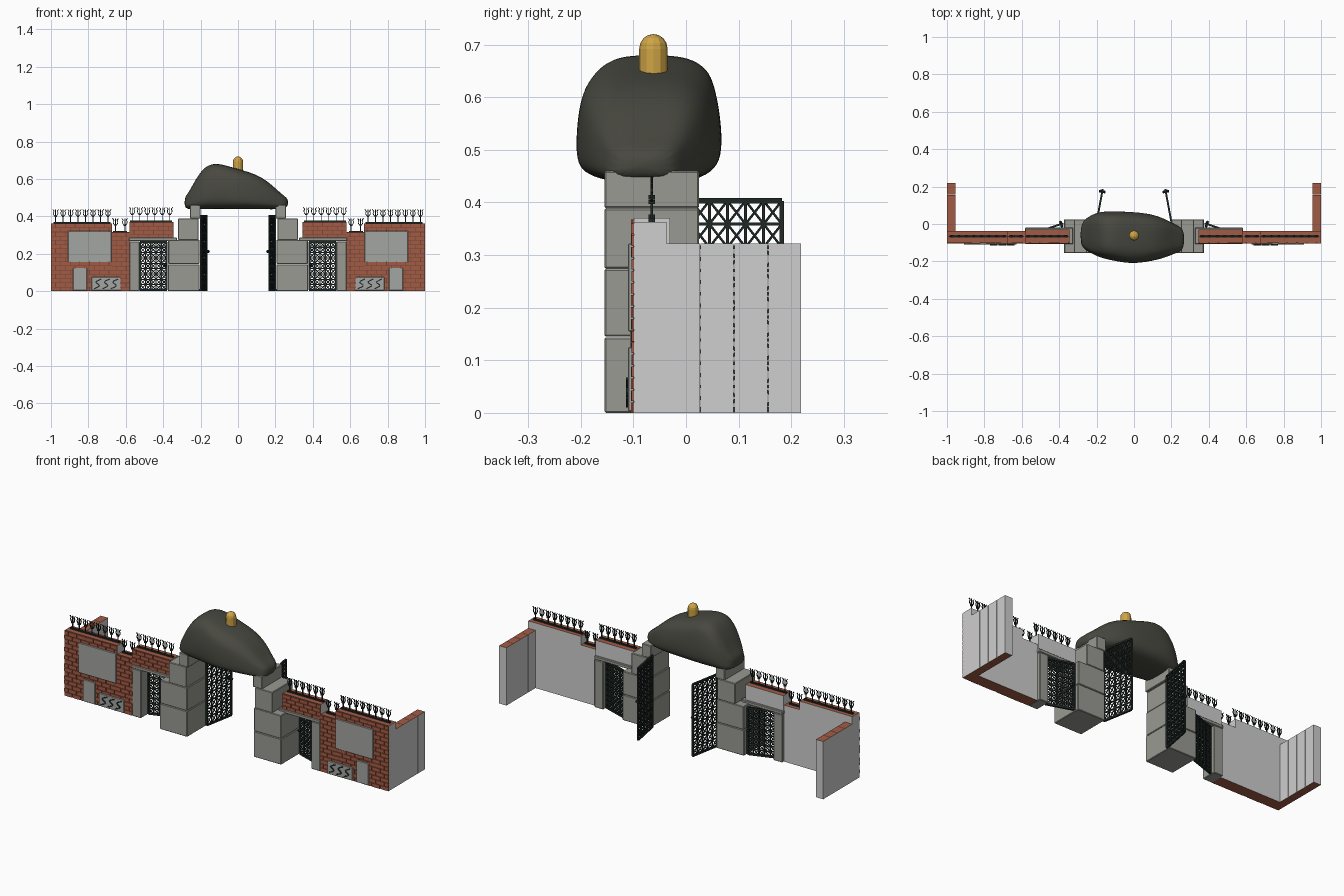
import bpy, bmesh, math, random
from mathutils import Vector, Matrix

if "Cube" in bpy.data.objects:
    bpy.data.objects.remove(bpy.data.objects["Cube"])

random.seed(4)


def mat(name, r, g, b):
    m = bpy.data.materials.new(name)
    m.diffuse_color = (r, g, b, 1)
    m.use_nodes = True
    m.node_tree.nodes["Principled BSDF"].inputs["Base Color"].default_value = m.diffuse_color
    return m


BRICK = mat("red brick", 0.36, 0.105, 0.06)
MORTAR = mat("dark brick joint", 0.17, 0.06, 0.04)
PLASTER = mat("pale plaster", 0.62, 0.62, 0.62)
STONE = mat("grey stone", 0.32, 0.32, 0.29)
PLATE = mat("plaque stone", 0.37, 0.38, 0.36)
ROCK = mat("dark rock", 0.065, 0.065, 0.052)
IRON = mat("black iron", 0.014, 0.022, 0.02)
GOLD = mat("gold", 0.62, 0.37, 0.06)


def finish(name, bm, *mats, bevel=0):
    bmesh.ops.recalc_face_normals(bm, faces=bm.faces)
    me = bpy.data.meshes.new(name)
    bm.to_mesh(me)
    bm.free()
    for m in mats:
        me.materials.append(m)
    ob = bpy.data.objects.new(name, me)
    bpy.context.collection.objects.link(ob)
    if bevel:
        b = ob.modifiers.new("bevel", "BEVEL")
        b.width, b.segments = bevel, 1
    return ob


def box(bm, s, x0, x1, y0, y1, z0, z1):
    """Axis box; s = 1 left side as given, -1 mirrors it to the right."""
    c = Vector((s * (x0 + x1) / 2, (y0 + y1) / 2, (z0 + z1) / 2))
    m = Matrix.Translation(c) @ Matrix.Diagonal((x1 - x0, y1 - y0, z1 - z0, 1))
    bmesh.ops.create_cube(bm, size=1, matrix=m)


def bar(bm, p, q, t):
    """Square bar of thickness t between two points."""
    d = q - p
    m = Matrix.Translation((p + q) / 2) @ d.to_track_quat('Z', 'Y').to_matrix().to_4x4()
    bmesh.ops.create_cube(bm, size=1, matrix=m @ Matrix.Diagonal((t, t, d.length, 1)))


def path(bm, pts, t):
    for p, q in zip(pts, pts[1:]):
        bar(bm, p, q, t)


def gate(name, a, b, h, cols, rows):
    """Lattice gate from hinge a to free edge b."""
    bm = bmesh.new()
    P = lambda u, v: Vector((a[0] + (b[0] - a[0]) * u, a[1] + (b[1] - a[1]) * u, 0.006 + (h - 0.006) * v))
    for i in range(cols + 1):
        bar(bm, P(i / cols, 0), P(i / cols, 1), 0.009 if i in (0, cols) else 0.006)
    for j in range(rows + 1):
        bar(bm, P(0, j / rows), P(1, j / rows), 0.010 if j in (0, rows) else 0.006)
    for i in range(cols):
        for j in range(rows):
            u0, u1, v0, v1 = i / cols, (i + 1) / cols, j / rows, (j + 1) / rows
            bar(bm, P(u0, v0), P(u1, v1), 0.004)
            bar(bm, P(u0, v1), P(u1, v0), 0.004)
    # handle knobs on both faces near the free edge
    n = Vector((b[1] - a[1], a[0] - b[0], 0)).normalized() * 0.011
    k = P(0.95, 0.52)
    bar(bm, k - n, k + n, 0.004)
    for e in (k - n, k + n):
        bmesh.ops.create_uvsphere(bm, u_segments=8, v_segments=6, radius=0.008, matrix=Matrix.Translation(e))
    finish(name, bm, IRON)


def finials(bm, s, x0, x1, n, z, h):
    """Row of tulip spikes on a low rail."""
    y = -0.065
    box(bm, s, x0 - 0.012, x1 + 0.012, y - 0.006, y + 0.006, z - 0.002, z + 0.007)
    for i in range(n):
        x = s * (x0 + (x1 - x0) * i / max(n - 1, 1))
        V = lambda dx, f: Vector((x + dx, y, z + h * f))
        path(bm, [V(0, 0), V(0, 0.97)], 0.0045)
        for k in (-1, 1):
            path(bm, [V(0, 0.5), V(k * .010, .58), V(k * .013, .74), V(k * .008, .87), V(k * .016, .98)], 0.004)
        box(bm, 1, x - 0.006, x + 0.006, y - 0.006, y + 0.006, z + h * .45, z + h * .55)


# brick areas of the left wall: x0, x1, z0, z1
AREAS = [(-1, -.675, 0, .363), (-.675, -.58, 0, .315), (-.58, -.345, .285, .37)]

for s, side in ((1, "left"), (-1, "right")):
    # wall core: brick above and below, plaster behind and at the ends
    bm = bmesh.new()
    for i, (x0, x1, z0, z1) in enumerate(AREAS):
        box(bm, s, x0, x1, -.099, -.03 if i == 2 else -.037, z0, z1)
    # return wall of four panels
    for i in range(4):
        y = -.037 + i * .0642
        box(bm, s, -1, -.955, y + (.0008 if i else 0), y + .0634, 0, .322)
    bmesh.ops.recalc_face_normals(bm, faces=bm.faces)
    for f in bm.faces:
        c = f.calc_center_median()
        front = f.normal.y < -.5 and c.y < -.09
        f.material_index = 0 if abs(f.normal.z) > .5 else 1 if front else 2
    finish(side + "_wall", bm, BRICK, MORTAR, PLASTER)

    # running-bond brick facing
    bm = bmesh.new()
    rh, bw, g = .0227, .052, .0035
    for x0, x1, z0, z1 in AREAS:
        rows = round((z1 - z0) / rh)
        h = (z1 - z0) / rows
        for r in range(rows):
            x = x0 - (bw / 2 if r % 2 else 0)
            while x < x1 - .004:
                a, b = max(x, x0), min(x + bw - g, x1)
                if b - a > .004:
                    box(bm, s, a, b, -.1025 - random.random() * .002, -.098, z0 + r * h, z0 + (r + 1) * h - g * .8)
                x += bw
    finish(side + "_brick_facing", bm, BRICK)

    # plaques on the wall front
    bm = bmesh.new()
    for x0, x1, z0, z1 in [(-.908, -.677, .155, .322), (-.882, -.807, .003, .125), (-.782, -.627, .003, .075)]:
        box(bm, s, x0, x1, -.110, -.098, z0, z1)
    finish(side + "_plaques", bm, PLATE, bevel=.002)

    # sinuous iron scrolls on the low plaque
    bm = bmesh.new()
    for i in range(3):
        cx = s * -.705 + (i - 1) * .045
        pts = []
        for k in range(15):
            t = k / 14 * 2 - 1
            pts.append(Vector((cx - .013 * math.sin(t * math.pi * 1.25) + .010 * t, -.111, .039 + .026 * t)))
        path(bm, pts, .006)
    finish(side + "_scrolls", bm, IRON)

    # side gate surround
    bm = bmesh.new()
    box(bm, s, -.58, -.525, -.106, -.02, 0, .266)
    box(bm, s, -.582, -.325, -.108, -.02, .267, .286)
    finish(side + "_gate_surround", bm, STONE, bevel=.003)

    # stacked stone pillar
    bm = bmesh.new()
    for x0, x1, z0, z1 in [(-.375, -.205, 0, .1435), (-.373, -.206, .145, .274),
                           (-.32, -.21, .274, .389), (-.256, -.2, .389, .46)]:
        box(bm, s, x0, x1, -.155, .025, z0, z1)
    finish(side + "_pillar", bm, STONE, bevel=.003)

    # gates, both ajar to the rear
    gate(side + "_main_gate", (s * -.2, .01), (s * -.168, .182), .403, 5, 9)
    gate(side + "_side_gate", (s * -.523, -.045), (s * -.382, .002), .263, 5, 9)

    # iron finials along the wall top
    bm = bmesh.new()
    finials(bm, s, -.975, -.695, 8, .363, .075)
    finials(bm, s, -.655, -.605, 2, .315, .075)
    finials(bm, s, -.565, -.365, 6, .37, .08)
    finish(side + "_finials", bm, IRON)

# boulder lofted along x: x, ymin, ymax, ztop
STATIONS = [(-.286, -.11, -.005, .50), (-.262, -.14, .03, .53), (-.222, -.17, .058, .61), (-.17, -.19, .072, .678),
            (-.10, -.205, .075, .686), (-.01, -.222, .070, .657), (.09, -.208, .06, .63), (.165, -.185, .035, .585),
            (.225, -.16, .0, .525), (.270, -.14, -.025, .495)]
bm = bmesh.new()
N, rings = 18, []
for i, (x, y0, y1, zt) in enumerate(STATIONS):
    zb = .447 if i in (0, len(STATIONS) - 1) else .437
    ring = []
    for k in range(N):
        a = 2 * math.pi * k / N
        c, d = math.cos(a), math.sin(a)
        u = math.copysign(abs(c) ** .6, c)
        w = math.copysign(abs(d) ** .6, d)
        u *= 1 - .09 * (w + 1)          # narrower towards the top
        j = lambda: random.uniform(-.003, .003)
        ring.append(bm.verts.new((x + j(), (y0 + y1) / 2 + u * (y1 - y0) / 2 * 1.04 + j(),
                                  (zt + zb) / 2 + w * (zt - zb) / 2)))
    rings.append(ring)
for A, B in zip(rings, rings[1:]):
    for k in range(N):
        bm.faces.new((A[k], A[(k + 1) % N], B[(k + 1) % N], B[k]))
bm.faces.new(rings[0])
bm.faces.new(rings[-1][::-1])
for f in bm.faces:
    f.smooth = True
rock = finish("boulder_arch", bm, ROCK)
rock.modifiers.new("smooth", "SUBSURF").levels = 2
rock.modifiers["smooth"].render_levels = 2

# gold domed lamp, turned profile
bm = bmesh.new()
R, M = .027, 12
prof = [(R, .635), (R, .692)] + [(R * math.cos(a), .692 + .028 * math.sin(a)) for a in (.4, .8, 1.2)]
rings = [[bm.verts.new((r * math.cos(2 * math.pi * k / M), -.062 + r * math.sin(2 * math.pi * k / M), z))
          for k in range(M)] for r, z in prof]
for A, B in zip(rings, rings[1:]):
    for k in range(M):
        bm.faces.new((A[k], A[(k + 1) % M], B[(k + 1) % M], B[k]))
tip = bm.verts.new((0, -.062, .72))
for k in range(M):
    bm.faces.new((rings[-1][k], rings[-1][(k + 1) % M], tip))
bm.faces.new(rings[0][::-1])
finish("gold_dome", bm, GOLD)
